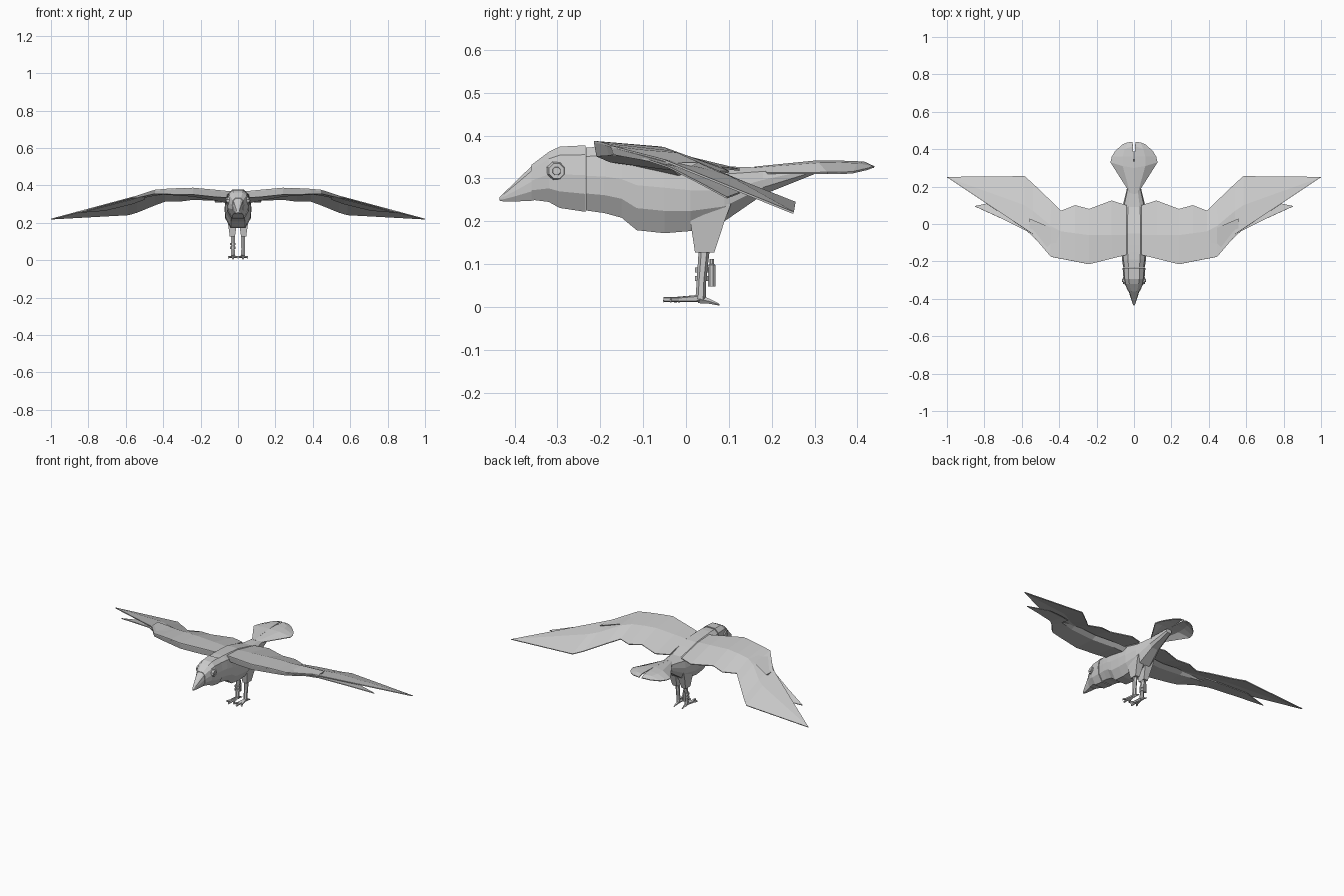
import bpy, bmesh, math
from mathutils import Vector


def finish(bm, name, mirror=False, thick=0):
    bmesh.ops.recalc_face_normals(bm, faces=bm.faces[:])
    me = bpy.data.meshes.new(name)
    bm.to_mesh(me)
    bm.free()
    ob = bpy.data.objects.new(name, me)
    bpy.context.collection.objects.link(ob)
    if thick:
        s = ob.modifiers.new("Thickness", 'SOLIDIFY')
        s.thickness, s.offset = thick, 0
    if mirror:
        m = ob.modifiers.new("Mirror", 'MIRROR')
        m.use_clip = False
        m.merge_threshold = 0.00001
    return ob


def loft(name, rings, closed=True, mirror=False, thick=0):
    """Skin a list of equally long point rows; closed rows get end caps."""
    bm = bmesh.new()
    rows = [[bm.verts.new(p) for p in r] for r in rings]
    n = len(rows[0])
    for a, b in zip(rows, rows[1:]):
        for i in range(n if closed else n - 1):
            j = (i + 1) % n
            bm.faces.new((a[i], a[j], b[j], b[i]))
    if closed:
        bm.faces.new(rows[0])
        bm.faces.new(rows[-1])
    return finish(bm, name, mirror, thick)


def tube(name, path, sides=6, mirror=False):
    """Path entries are (x, y, z, radius)."""
    pts = [Vector(p[:3]) for p in path]
    rot = (pts[-1] - pts[0]).to_track_quat('Z', 'Y')
    ang = [2 * math.pi * (i + .5) / sides for i in range(sides)]
    return loft(name, [[p + rot @ Vector((q[3] * math.cos(a), q[3] * math.sin(a), 0)) for a in ang]
                       for p, q in zip(pts, path)], mirror=mirror)


def trunk_ring(y, bot, top, w):
    h = top - bot
    half = [(.5 * w, top), (.88 * w, bot + .86 * h), (w, bot + .55 * h),
            (.95 * w, bot + .27 * h), (.55 * w, bot)]
    return [(x, y, z) for x, z in half] + [(-x, y, z) for x, z in reversed(half)]


# Body and head: y, bottom, top, half width
loft("body", [trunk_ring(*s) for s in [
    (-.233, .225, .372, .058), (-.19, .219, .374, .064), (-.15, .208, .372, .068),
    (-.115, .179, .37, .07), (-.05, .172, .365, .072), (.01, .177, .35, .072),
    (.09, .2, .328, .062), (.18, .262, .325, .04), (.30, .31, .332, .02)]])
loft("head", [trunk_ring(*s) for s in [
    (-.235, .222, .377, .061), (-.295, .231, .374, .056), (-.32, .245, .362, .05),
    (-.36, .25, .332, .031)]])
loft("beak", [trunk_ring(*s) for s in [
    (-.355, .248, .334, .03), (-.40, .246, .29, .016),
    (-.425, .246, .266, .008), (-.435, .248, .256, .003)]])

# Eyes: raised rim and pupil
for part, r, x0, x1 in (("eye_rim", .026, .042, .059), ("eye_pupil", .013, .05, .063)):
    tube(part, [(x0, -.302, .317, r), (x1, -.302, .317, r * .72)], 8, mirror=True)

# Tail fan, two halves with a centre notch: outer edge droops
loft("tail", [
    [(0, .16, .325), (.02, .165, .323), (.036, .19, .312)],
    [(0, .30, .339), (.06, .31, .334), (.125, .33, .312)],
    [(.002, .36, .339), (.06, .36, .335), (.118, .36, .312)],
    [(.006, .415, .337), (.05, .40, .333), (.10, .39, .314)],
    [(.008, .439, .326), (.035, .435, .326), (.06, .425, .322)]],
    closed=False, mirror=True, thick=.005)

# Wings: leading, middle and trailing point at each span station
span = [(.04, -.165, .366, -.06, .36, .10, .325), (.12, -.185, .374, -.06, .365, .125, .32),
        (.24, -.215, .385, -.06, .372, .08, .325), (.315, -.20, .383, -.05, .37, .10, .315),
        (.39, -.186, .379, -.04, .363, .07, .315), (.445, -.175, .374, -.01, .352, .124, .295),
        (.54, -.055, .343, .07, .315, .215, .256), (.585, -.025, .331, .10, .304, .255, .243)]
loft("wing", [[(x, a, b), (x, c, d), (x, e, f)] for x, a, b, c, d, e, f in span]
     + [[(.99, .244, .222), (.995, .247, .221), (1.0, .251, .22)]],
     closed=False, mirror=True, thick=.005)

# Lower flight feather under the wing tip
loft("lower_feather", [[(.50, -.105, .348), (.50, .03, .325)],
                       [(.57, -.04, .326), (.57, .07, .30)],
                       [(.71, .03, .29), (.71, .125, .266)],
                       [(.848, .093, .256), (.85, .096, .255)]],
     closed=False, mirror=True, thick=.004)

# Thick wing arm below the leading edge: x, lead y, lead z, drop, back y, back z
arm = [(.04, -.165, .364, .03, -.01, .30), (.12, -.185, .373, .035, -.03, .318),
       (.24, -.215, .384, .033, -.07, .34), (.39, -.186, .378, .025, -.07, .35),
       (.445, -.175, .373, .018, -.05, .345), (.56, -.04, .336, .006, .0, .322)]
loft("wing_arm", [[(x, y, z), (x, y + .006, z - d), (x, by, bz), (x, by + .03, bz + .015)]
                  for x, y, z, d, by, bz in arm], mirror=True)

# Thighs: tapering boxes
loft("thigh", [[(sx * w + .03, y, z) for sx, y in ((-1, a), (1, a), (1, b), (-1, b))]
               for z, a, b, w in ((.24, .0, .105, .028), (.20, .01, .09, .024),
                                  (.127, .021, .066, .014))], mirror=True)

# Shins, toes and hind toe
tube("shin", [(.027, .043, .14, .013), (.027, .036, .06, .011), (.027, .034, .018, .012)],
     6, mirror=True)
for i, (tx, ty) in enumerate(((.004, -.035), (.027, -.052), (.05, -.035))):
    tube(f"toe_{i + 1}", [(.027, .036, .02, .009), ((.027 + tx) / 2, ty * .5, .017, .0065),
                          (tx, ty, .017, .006), (tx, ty - .001, .012, .003)], 5, mirror=True)
tube("hind_toe", [(.027, .03, .018, .01), (.027, .055, .013, .006), (.027, .078, .005, .002)],
     5, mirror=True)

# Small capsule strapped to one shin
tube("leg_capsule", [(-.029, .06, .048, .009), (-.029, .06, .098, .009),
                     (-.029, .06, .10, .006), (-.029, .06, .112, .006)], 8)
for i, z in enumerate((.066, .086)):
    tube(f"leg_band_{i + 1}", [(-.028, .037, z - .006, .017), (-.028, .037, z + .006, .017)], 8)
